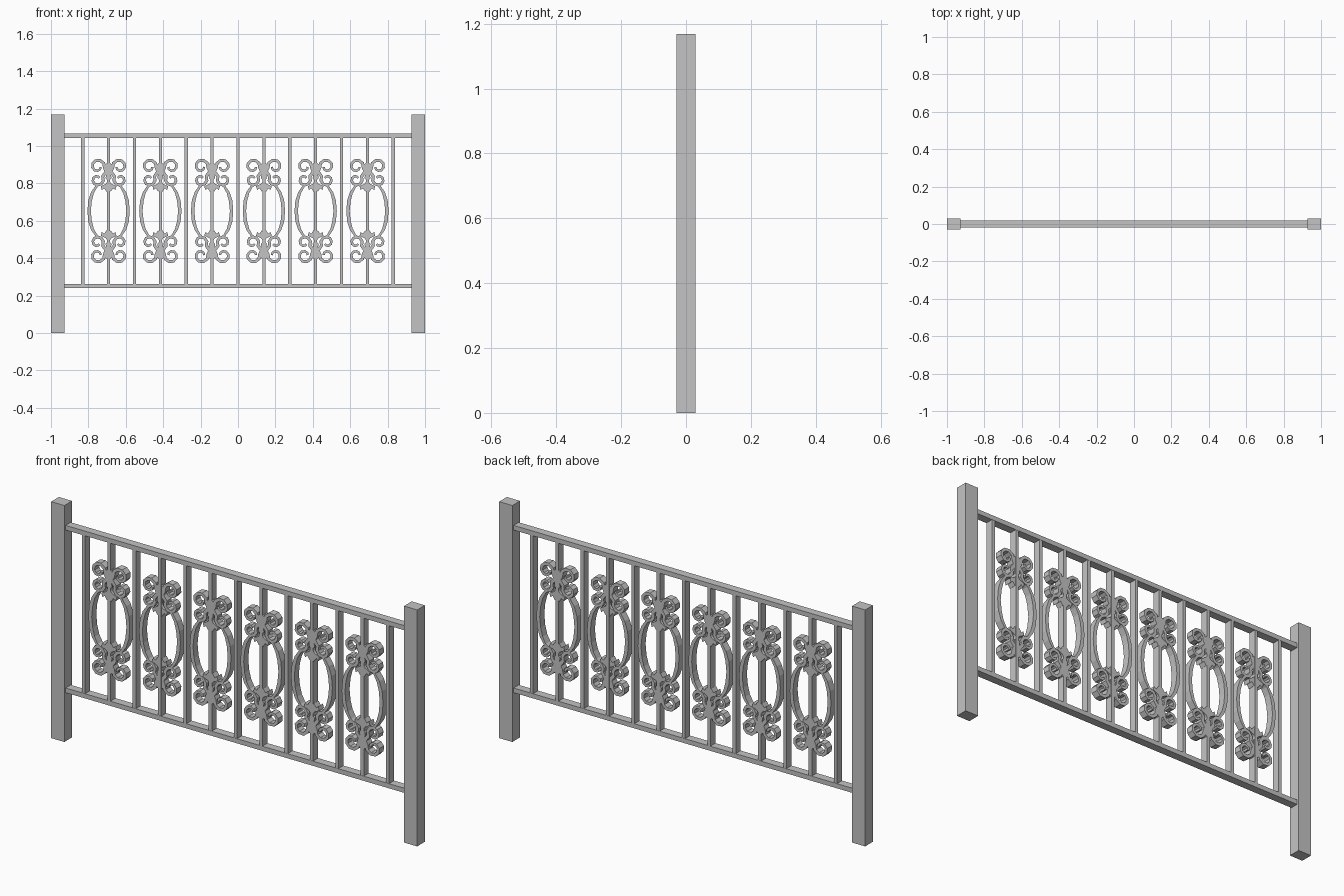
import bpy, bmesh, math
from mathutils import Vector

cube = bpy.data.objects.get("Cube")
if cube:
    bpy.data.objects.remove(cube, do_unlink=True)

iron = bpy.data.materials.new("light grey metal")
iron.use_nodes = True
GREY = (0.55, 0.55, 0.55, 1)
iron.diffuse_color = GREY
iron.node_tree.nodes["Principled BSDF"].inputs["Base Color"].default_value = GREY


def finish(name, bm):
    bmesh.ops.recalc_face_normals(bm, faces=bm.faces)
    mesh = bpy.data.meshes.new(name)
    bm.to_mesh(mesh)
    bm.free()
    mesh.materials.append(iron)
    return place(name, mesh)


def place(name, mesh):
    obj = bpy.data.objects.new(name, mesh)
    bpy.context.scene.collection.objects.link(obj)
    return obj


def box(name, x, z0, z1, width, depth):
    bm = bmesh.new()
    bmesh.ops.create_cube(bm, size=1)
    for v in bm.verts:
        v.co = (v.co.x * width + x, v.co.y * depth, v.co.z * (z1 - z0) + (z0 + z1) / 2)
    return finish(name, bm)


def ribbon(bm, points, widths, depth, sx, sz):
    """Solid strip following a path in the xz plane, mirrored by sx and sz."""
    pts = [Vector((p[0] * sx, p[1] * sz)) for p in points]
    rings = []
    for i, p in enumerate(pts):
        t = (pts[min(i + 1, len(pts) - 1)] - pts[max(i - 1, 0)]).normalized()
        n = Vector((-t.y, t.x)) * widths[i] / 2
        a, b = p + n, p - n
        rings.append([bm.verts.new((q.x, y, q.y)) for q, y in
                      ((a, -depth), (b, -depth), (b, depth), (a, depth))])
    for r, s in zip(rings, rings[1:]):
        for k in range(4):
            bm.faces.new((r[k], r[(k + 1) % 4], s[(k + 1) % 4], s[k]))
    bm.faces.new(rings[0])
    bm.faces.new(rings[-1])


def plate(bm, outline, depth, sz):
    """Symmetric leaf: half outline mirrored in x and given thickness."""
    full = outline + [(-x, z) for x, z in reversed(outline) if x > 0]
    front = [bm.verts.new((x, -depth, z * sz)) for x, z in full]
    back = [bm.verts.new((x, depth, z * sz)) for x, z in full]
    bm.faces.new(front)
    bm.faces.new(back)
    for i in range(len(full)):
        j = (i + 1) % len(full)
        bm.faces.new((front[i], front[j], back[j], back[i]))


def spiral(cx, cz, r0, r1, start, sweep, n=10):
    out = []
    for i in range(n):
        t = i / (n - 1)
        a = math.radians(start + sweep * t)
        r = r0 + (r1 - r0) * t ** 1.5
        out.append((cx + r * math.cos(a), cz + r * math.sin(a)))
    return out


# Posts and rails
for side, x in (("left", 0.964), ("right", -0.964)):
    box(side + "_post", x, 0, 1.168, 0.072, 0.06)
box("top_rail", 0, 1.043, 1.066, 1.86, 0.04)
box("bottom_rail", 0, 0.240, 0.263, 1.86, 0.04)

# Upright bars
STEP = 0.1384
for i in range(-6, 7):
    box("upright_bar", i * STEP, 0.26, 1.046, 0.017, 0.038)

# Scroll ornament, built around its own centre
bm = bmesh.new()
D = 0.018
upper = [(0.004, 0.196)] + spiral(0.058, 0.238, 0.037, 0.016, 190, -360)
lower = [(0.004, 0.222)] + spiral(0.060, 0.168, 0.033, 0.014, 150, 350)
taper = [0.018 - 0.006 * i / 10 for i in range(11)]
oval = [(0.042, 0.146), (0.066, 0.130), (0.086, 0.098), (0.099, 0.055), (0.104, 0)]
oval += [(x, -z) for x, z in reversed(oval[:-1])]
oval_width = [0.008, 0.012, 0.016, 0.019, 0.018, 0.019, 0.016, 0.012, 0.008]
for sx in (1, -1):
    ribbon(bm, oval, oval_width, D, sx, 1)
    for sz in (1, -1):
        ribbon(bm, upper, taper, D, sx, sz)
        ribbon(bm, lower, taper, D, sx, sz)
for sz in (1, -1):
    # Heart-shaped knot and pointed leaves on the bar
    plate(bm, [(0, 0.262), (0.020, 0.248), (0.024, 0.225), (0.012, 0.200),
               (0.016, 0.175), (0, 0.160)], D, sz)
    plate(bm, [(0, 0.168), (0.014, 0.146), (0.042, 0.132), (0.036, 0.112),
               (0.024, 0.122), (0.012, 0.104), (0, 0.112)], D, sz)
ornament = finish("scroll_ornament", bm)
ornament.location = (-5 * STEP, 0, 0.652)
for i in range(-3, 6, 2):
    place("scroll_ornament", ornament.data).location = (i * STEP, 0, 0.652)
